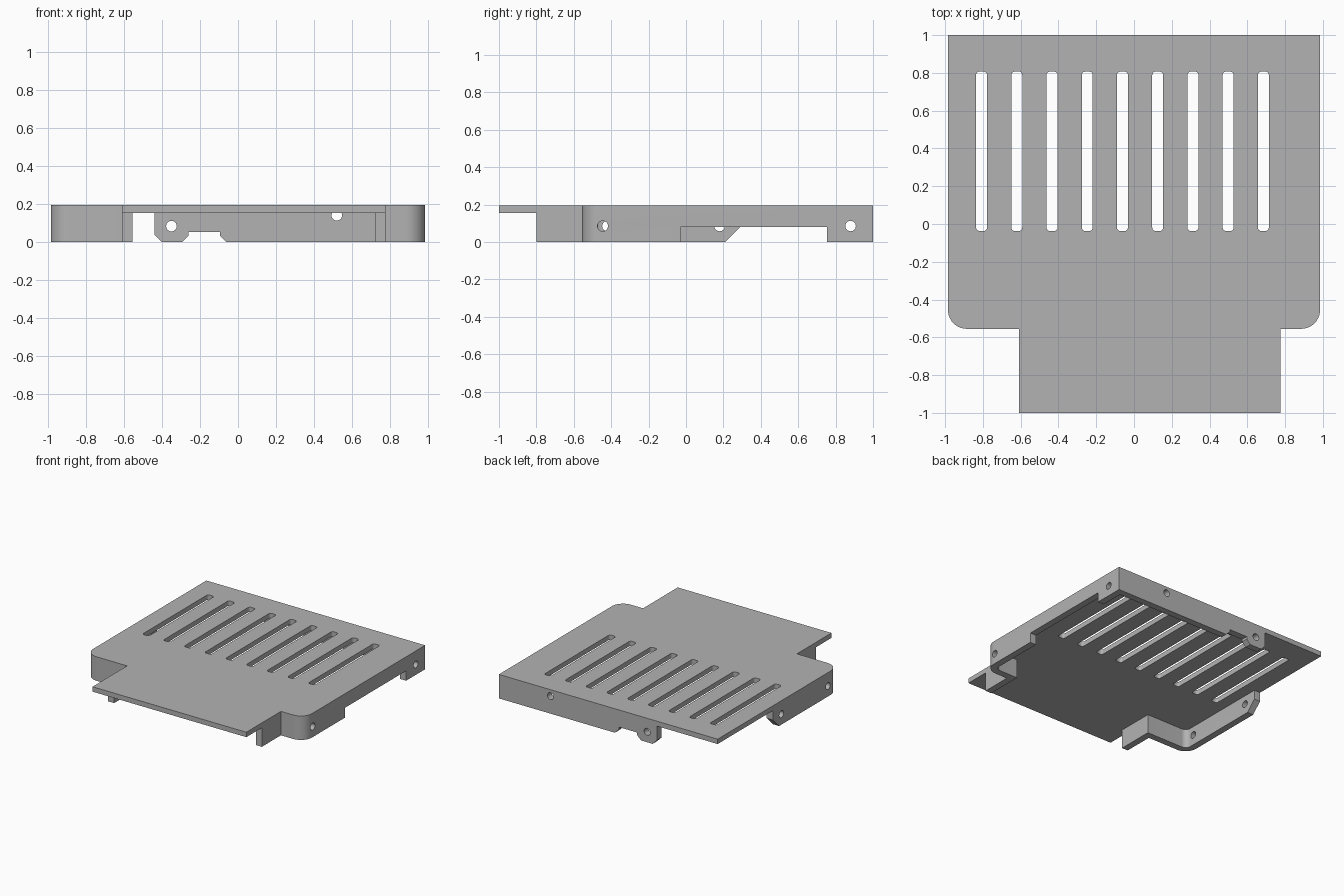
import bpy, bmesh, math
from mathutils import Vector

cube = bpy.data.objects.get("Cube")
if cube:
    bpy.data.objects.remove(cube, do_unlink=True)

grey = bpy.data.materials.new("plain grey")
grey.use_nodes = True
colour = (0.45, 0.45, 0.45, 1)
grey.diffuse_color = colour
grey.node_tree.nodes["Principled BSDF"].inputs["Base Color"].default_value = colour

W, TOP, UNDER, T = 0.985, 0.195, 0.155, 0.055   # half width, top, plate underside, wall
SHOULDER, TAB_R, TAB_L = -0.555, -0.61, 0.775
HOLE_R, HOLE_Z = 0.028, 0.085


def prism(name, points, axis, lo, hi):
    """Extrude a 2D outline along an axis; the outline uses the other two axes in order."""
    place = {"x": lambda a, b, h: (h, a, b),
             "y": lambda a, b, h: (a, h, b),
             "z": lambda a, b, h: (a, b, h)}[axis]
    bm = bmesh.new()
    face = bm.faces.new([bm.verts.new(place(a, b, lo)) for a, b in points])
    new = bmesh.ops.extrude_face_region(bm, geom=[face])["geom"]
    shift = Vector(place(0, 0, hi - lo))
    bmesh.ops.translate(bm, vec=shift, verts=[v for v in new if isinstance(v, bmesh.types.BMVert)])
    bmesh.ops.recalc_face_normals(bm, faces=bm.faces)
    mesh = bpy.data.meshes.new(name)
    bm.to_mesh(mesh)
    bm.free()
    mesh.materials.append(grey)
    obj = bpy.data.objects.new(name, mesh)
    bpy.context.collection.objects.link(obj)
    return obj


def arc(cx, cy, r, start, end, steps=10):
    return [(cx + r * math.cos(math.radians(start + (end - start) * i / steps)),
             cy + r * math.sin(math.radians(start + (end - start) * i / steps)))
            for i in range(steps + 1)]


def rect(x0, x1, y0, y1):
    return [(x0, y0), (x1, y0), (x1, y1), (x0, y1)]


def rounded_slot(x, y0, y1, half, r):
    return (arc(x + half - r, y1 - r, r, 0, 90, 4) + arc(x - half + r, y1 - r, r, 90, 180, 4)
            + arc(x - half + r, y0 + r, r, 180, 270, 4) + arc(x + half - r, y0 + r, r, 270, 360, 4))


def outline(inset, front, radius):
    """Plan of the shell: wide body with rounded shoulders and a narrower front tab."""
    w, s = W - inset, SHOULDER + inset
    return ([(w, 1 - inset), (-w, 1 - inset)]
            + arc(-w + radius, s + radius, radius, 180, 270)
            + [(TAB_R + inset, s), (TAB_R + inset, front), (TAB_L - inset, front), (TAB_L - inset, s)]
            + arc(w - radius, s + radius, radius, 270, 360))


def hole(axis, centre, z, lo, hi):
    return prism("hole_cutter", arc(centre, z, HOLE_R, 0, 360, 24)[:-1], axis, lo, hi)


# Solid shell blank
shell = prism("vented_cover", outline(0, -1, 0.1), "z", 0, TOP)

# Hollow underside and open front under the tab
cutters = [prism("cavity", outline(T, -1.1, 0.1 - T), "z", -0.1, UNDER),
           prism("tab_clearance", rect(-0.8, 0.9, -1.2, -0.8), "z", -0.1, UNDER)]

# Cutouts in the left, right and back walls
cutters += [
    prism("left_cutout", rect(-0.03, 0.755, -0.1, 0.08), "x", 0.9, 1.1),
    prism("right_cutout", [(0.21, -0.1), (0.21, 0), (0.29, 0.08), (0.29, UNDER),
                           (1.1, UNDER), (1.1, -0.1)], "x", -1.1, -0.9),
    prism("back_cutout", [(-1.1, -0.1), (-0.4, -0.1), (-0.4, 0), (-0.44, 0.04),
                          (-0.44, UNDER), (-1.1, UNDER)], "y", 0.9, 1.1),
    prism("back_notch", [(-0.295, -0.1), (-0.06, -0.1), (-0.06, 0), (-0.095, 0.035),
                         (-0.095, 0.055), (-0.26, 0.055), (-0.26, 0.035), (-0.295, 0)],
          "y", 0.9, 1.1)]

# Screw holes
inner = T + 0.003
cutters += [hole("x", y, HOLE_Z, W - inner, 1.1) for y in (-0.445, 0.88)]
cutters += [hole("x", y, HOLE_Z, -1.1, inner - W) for y in (-0.42, 0.18)]
cutters += [hole("y", x, z, 1 - inner, 1.1) for x, z in ((-0.35, HOLE_Z), (0.52, 0.142))]

# Row of vent slots
cutters += [prism("vent_cutter", rounded_slot(-0.807 + 0.1865 * i, -0.037, 0.807, 0.029, 0.018),
                  "z", 0.05, 0.3) for i in range(9)]

# Cut everything, then remove the cutters
bpy.context.view_layer.objects.active = shell
for cutter in cutters:
    mod = shell.modifiers.new("cut", "BOOLEAN")
    mod.operation, mod.solver, mod.object = "DIFFERENCE", "EXACT", cutter
    bpy.ops.object.modifier_apply(modifier=mod.name)
    bpy.data.objects.remove(cutter, do_unlink=True)

bpy.ops.object.select_all(action="DESELECT")
shell.select_set(True)
bpy.ops.object.shade_smooth_by_angle(angle=math.radians(30))
